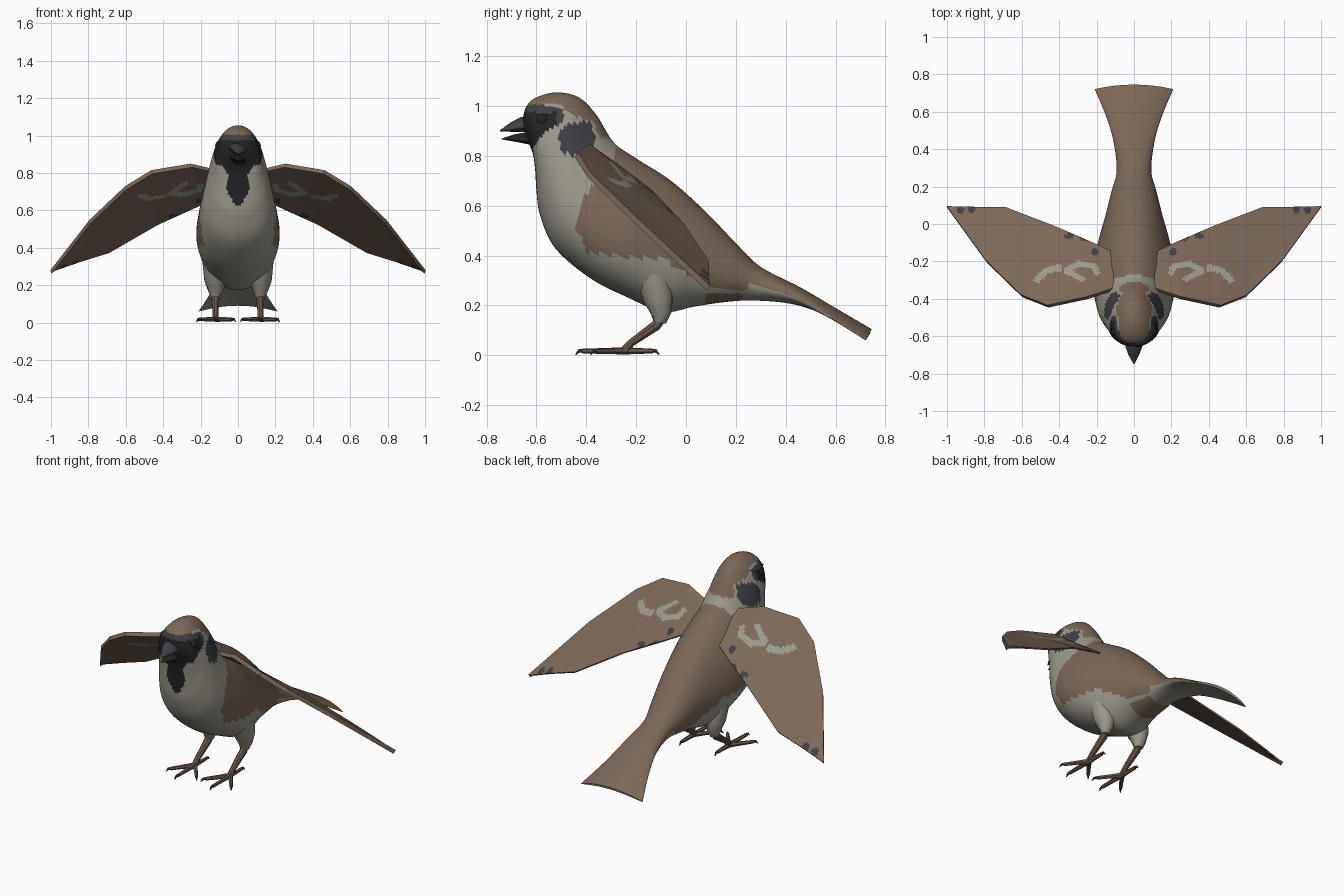
import bpy, bmesh, math
from mathutils import Vector

if "Cube" in bpy.data.objects:
    bpy.data.objects.remove(bpy.data.objects["Cube"])

COLOURS = {
    "brown": (0.200, 0.137, 0.094), "pale_grey": (0.33, 0.315, 0.255),
    "charcoal": (0.052, 0.049, 0.060), "black": (0.018, 0.017, 0.018),
    "leg_brown": (0.155, 0.100, 0.068),
}
NAMES = list(COLOURS)
MATS = []
for n in NAMES:
    m = bpy.data.materials.new(n)
    m.diffuse_color = (*COLOURS[n], 1)
    m.use_nodes = True
    m.node_tree.nodes["Principled BSDF"].inputs["Base Color"].default_value = m.diffuse_color
    MATS.append(m)


def inside(poly, y, z):
    """Point in polygon."""
    hit = False
    for (y1, z1), (y2, z2) in zip(poly, poly[1:] + poly[:1]):
        if (z1 > z) != (z2 > z) and y < (y2 - y1) * (z - z1) / (z2 - z1) + y1:
            hit = not hit
    return hit


def seg_dist(p, a, b):
    p, a, b = Vector(p), Vector(a), Vector(b)
    t = max(0, min(1, (p - a).dot(b - a) / (b - a).length_squared))
    return (p - a - (b - a) * t).length


def loft(name, rings, colour, angle=40):
    """Skin closed rings of points; colour is a name or a rule(centre, normal)."""
    bm = bmesh.new()
    rows = [[bm.verts.new(p) for p in r] for r in rings]
    n = len(rows[0])
    for a, b in zip(rows, rows[1:]):
        for i in range(n):
            bm.faces.new((a[i], a[(i + 1) % n], b[(i + 1) % n], b[i]))
    bm.faces.new(rows[0])
    bm.faces.new(rows[-1][::-1])
    bmesh.ops.recalc_face_normals(bm, faces=bm.faces)
    for f in bm.faces:
        c = colour if isinstance(colour, str) else colour(f.calc_center_median(), f.normal)
        f.material_index = NAMES.index(c)
    me = bpy.data.meshes.new(name)
    bm.to_mesh(me)
    bm.free()
    for m in MATS:
        me.materials.append(m)
    ob = bpy.data.objects.new(name, me)
    bpy.context.collection.objects.link(ob)
    bpy.ops.object.select_all(action='DESELECT')
    ob.select_set(True)
    bpy.context.view_layer.objects.active = ob
    bpy.ops.object.shade_smooth_by_angle(angle=math.radians(angle))
    return ob


def tube(name, pts, radii, colour, sides=8, flat=1.0):
    pts = [Vector(p) for p in pts]
    rings = []
    for i, p in enumerate(pts):
        d = (pts[min(i + 1, len(pts) - 1)] - pts[max(i - 1, 0)]).normalized()
        u = d.cross(Vector((0.3, 0.2, 1))).normalized()
        v = d.cross(u)
        rings.append([p + radii[i] * (u * math.cos(t) + v * flat * math.sin(t))
                      for t in (2 * math.pi * k / sides for k in range(sides))])
    return loft(name, rings, colour)


def smooth_rows(rows, steps):
    """Catmull-Rom interpolation of rows of numbers."""
    out = []
    for i in range(len(rows) - 1):
        a, b, c, d = rows[max(i - 1, 0)], rows[i], rows[i + 1], rows[min(i + 2, len(rows) - 1)]
        for k in range(steps):
            t = k / steps
            out.append([0.5 * (2 * q + (r - p) * t + (2 * p - 5 * q + 4 * r - s) * t * t
                               + (3 * q - p - 3 * r + s) * t ** 3)
                        for p, q, r, s in zip(a, b, c, d)])
    return out + [list(rows[-1])]


# Body: top y,z / bottom y,z / upper and lower half width / edge droop
BODY = [
    (-.655, .95, -.64, .87, .05, .05, 0), (-.64, 1.0, -.615, .81, .09, .085, 0),
    (-.60, 1.035, -.605, .74, .115, .12, 0), (-.52, 1.055, -.60, .66, .125, .15, 0),
    (-.43, 1.035, -.585, .56, .125, .195, 0), (-.36, .965, -.525, .43, .125, .245, 0),
    (-.29, .855, -.385, .31, .15, .27, 0), (-.20, .79, -.24, .235, .165, .265, 0),
    (-.06, .70, -.09, .175, .155, .215, 0), (.08, .575, .03, .195, .14, .16, 0),
    (.20, .45, .15, .213, .115, .125, 0), (.30, .355, .27, .22, .09, .095, 0),
    (.46, .272, .43, .205, .11, .11, .005), (.60, .19, .58, .155, .15, .15, .02),
    (.745, .105, .74, .09, .21, .21, .037),
]
BACK = [(-.27, .84), (-.33, .73), (-.42, .62), (-.44, .5), (-.40, .42), (-.3, .4),
        (-.1, .39), (0, .33), (.1, .27), (.25, .26), (.38, .235), (.5, .18), (.8, 0),
        (.9, .3), (.2, .9), (-.25, .9)]
CROWN = [(-.645, .985), (-.58, 1.01), (-.5, 1.0), (-.45, .965), (-.37, .935),
         (-.345, .87), (-.3, .875), (-.2, 1.1), (-.7, 1.1)]
MASK = [(-.68, .85), (-.68, 1.0), (-.6, 1.005), (-.53, 1.0), (-.48, .97), (-.5, .93),
        (-.56, .9), (-.59, .87), (-.6, .84)]
CHEEK = [(-.5, .91), (-.46, .93), (-.39, .94), (-.36, .88), (-.38, .83), (-.44, .8),
         (-.5, .82), (-.51, .87)]
VENT = [(.07, .18), (.22, .18), (.22, .25), (.08, .245)]
BIB = [(0, .61), (.035, .66), (.065, .72), (.05, .79), (.095, .85), (.1, .9), (-.01, .9)]


def body_colour(c, n):
    if c.y < -.5 and inside(BIB, abs(c.x), c.z):
        return "black"
    if inside(MASK, c.y, c.z):
        return "charcoal" if c.z > .975 or c.y > -.52 else "black"
    if inside(CHEEK, c.y, c.z):
        return "charcoal"
    if inside(CROWN, c.y, c.z) or inside(VENT, c.y, c.z):
        return "brown"
    if inside(BACK, c.y, c.z) and not (c.y > .25 and n.z < -.1):
        return "brown"
    return "pale_grey"


rings = []
for ty, tz, by, bz, wt, wb, droop in smooth_rows(BODY, 8):
    ring = []
    for k in range(64):
        c, s = math.cos(k * math.pi / 32), math.sin(k * math.pi / 32)
        h = (c + 1) / 2
        ring.append((s * (wb + (wt - wb) * h), by + (ty - by) * h - .6 * droop * s * s,
                     bz + (tz - bz) * h - droop * s * s))
    rings.append(ring)
loft("body", rings, body_colour)

# Open beak
tube("upper_beak", [(0, -.62, .93), (0, -.66, .926), (0, -.70, .915), (0, -.747, .901)],
     [.055, .046, .03, .003], "charcoal", 10, .6)
tube("lower_beak", [(0, -.61, .87), (0, -.65, .872), (0, -.69, .872), (0, -.74, .868)],
     [.05, .04, .026, .003], "black", 10, .5)

# Wings: (leading edge point, trailing edge point) from root to tip
WING = [((.08, -.34, .80), (.05, -.18, .70)), ((.25, -.395, .84), (.22, -.10, .62)),
        ((.46, -.44, .805), (.43, -.01, .525)), ((.60, -.385, .72), (.69, .09, .375)),
        ((.79, -.20, .54), (.85, .09, .325)), ((1.0, .09, .27), (.985, .093, .278))]
PALE = [[(.20, -.26), (.21, -.225), (.30, -.215), (.36, -.25), (.28, -.295)],
        [(.40, -.235), (.47, -.25), (.52, -.30)]]
SPOTS = [(.87, .08), (.93, .075), (.21, -.15), (.27, -.075), (.35, -.065)]


def wing_colour(c, n):
    p = (abs(c.x), c.y)
    if any(seg_dist(p, a, b) < .017 for line in PALE for a, b in zip(line, line[1:])):
        return "pale_grey"
    if any(math.dist(p, s) < .02 for s in SPOTS):
        return "charcoal"
    return "brown"


up = Vector((.26, .53, .80)).normalized()
V, U = 40, 14
for side, label in ((1, "right"), (-1, "left")):
    mirror = lambda p: Vector((p[0] * side, p[1], p[2]))
    rows = []
    for i in range(len(WING) - 1):
        for k in range(U + (i == len(WING) - 2)):
            lead, trail = (Vector(a).lerp(Vector(b), k / U) for a, b in zip(WING[i], WING[i + 1]))
            mid = [(lead.lerp(trail, v / V), .012 - .008 * v / V) for v in range(V + 1)]
            rows.append([mirror(p + up * t) for p, t in mid]
                        + [mirror(p - up * t) for p, t in reversed(mid)])
    loft(label + "_wing", rows, wing_colour, 35)

    # Eye
    tube(label + "_eye", [mirror((x, -.575, .945)) for x in (.09, .108, .118, .122)],
         [.028, .026, .016, .003], "black", 10)

    # Feathered thigh, shank and foot
    tube(label + "_thigh", [mirror(p) for p in ((.115, -.13, .32), (.12, -.11, .22),
         (.12, -.10, .17), (.12, -.105, .13))], [.075, .06, .042, .026], "pale_grey", 10)
    tube(label + "_shank", [mirror(p) for p in ((.12, -.095, .16), (.12, -.12, .12),
         (.12, -.22, .05), (.12, -.25, .016))], [.022, .022, .016, .018], "leg_brown")
    for j, (x, y) in enumerate(((.12, -.415), (.03, -.36), (.205, -.36), (.12, -.135))):
        start, end = Vector((.12, -.245, .018)), Vector((x, y, .017))
        out = (end - start).normalized() * .028
        tube(f"{label}_toe_{j + 1}", [mirror(p) for p in (start, start.lerp(end, .5), end)],
             [.015, .012, .010], "leg_brown", 6)
        tube(f"{label}_claw_{j + 1}", [mirror(p) for p in (end - out * .3, end + out * .5 + Vector((0, 0, .001)),
             end + out + Vector((0, 0, -.014)))], [.009, .007, .002], "charcoal", 6)
